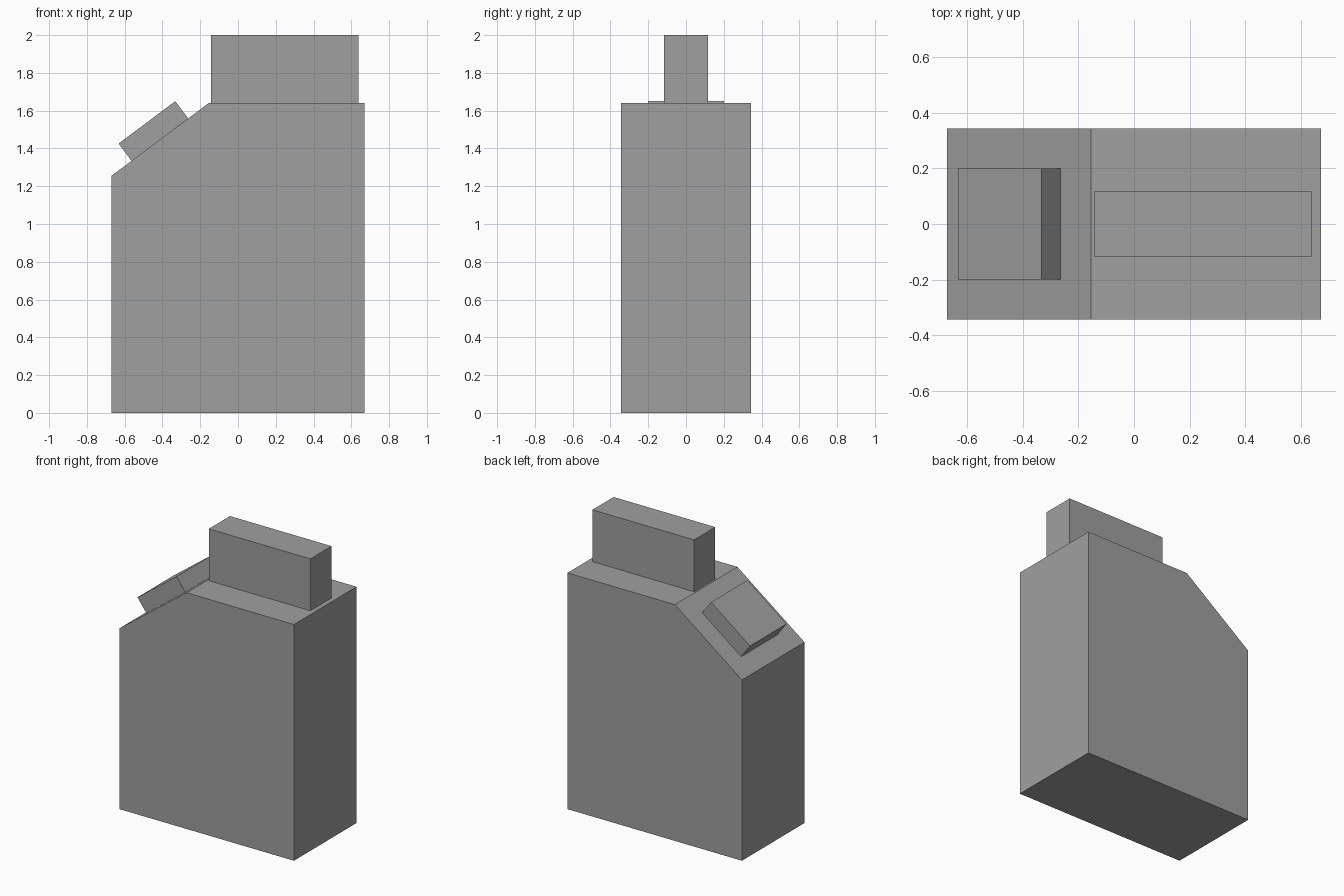
import bpy
import bmesh

cube = bpy.data.objects.get("Cube")
if cube:
    bpy.data.objects.remove(cube, do_unlink=True)

# Single plain grey
grey = bpy.data.materials.new("plain_grey")
grey.use_nodes = True
colour = (0.35, 0.35, 0.35, 1)
grey.diffuse_color = colour
bsdf = next(n for n in grey.node_tree.nodes if n.type == "BSDF_PRINCIPLED")
bsdf.inputs["Base Color"].default_value = colour


def extrude_profile(name, profile, half_depth):
    """Extrude a side outline (x, z) symmetrically along y."""
    bm = bmesh.new()
    face = bm.faces.new([bm.verts.new((x, -half_depth, z)) for x, z in profile])
    swept = bmesh.ops.extrude_face_region(bm, geom=[face])["geom"]
    verts = [g for g in swept if isinstance(g, bmesh.types.BMVert)]
    bmesh.ops.translate(bm, verts=verts, vec=(0, 2 * half_depth, 0))
    bmesh.ops.recalc_face_normals(bm, faces=bm.faces)
    mesh = bpy.data.meshes.new(name)
    bm.to_mesh(mesh)
    bm.free()
    mesh.materials.append(grey)
    obj = bpy.data.objects.new(name, mesh)
    bpy.context.collection.objects.link(obj)
    return obj


# Container body with one sloped shoulder
extrude_profile("body", [(-0.67, 0), (0.67, 0), (0.67, 1.64),
                         (-0.155, 1.64), (-0.67, 1.255)], 0.343)

# Upright handle block on the flat top
extrude_profile("handle", [(-0.143, 1.64), (0.637, 1.64),
                           (0.637, 2), (-0.143, 2)], 0.116)

# Square cap standing on the slope
extrude_profile("cap", [(-0.564, 1.334), (-0.264, 1.559),
                        (-0.332, 1.65), (-0.632, 1.426)], 0.2)
